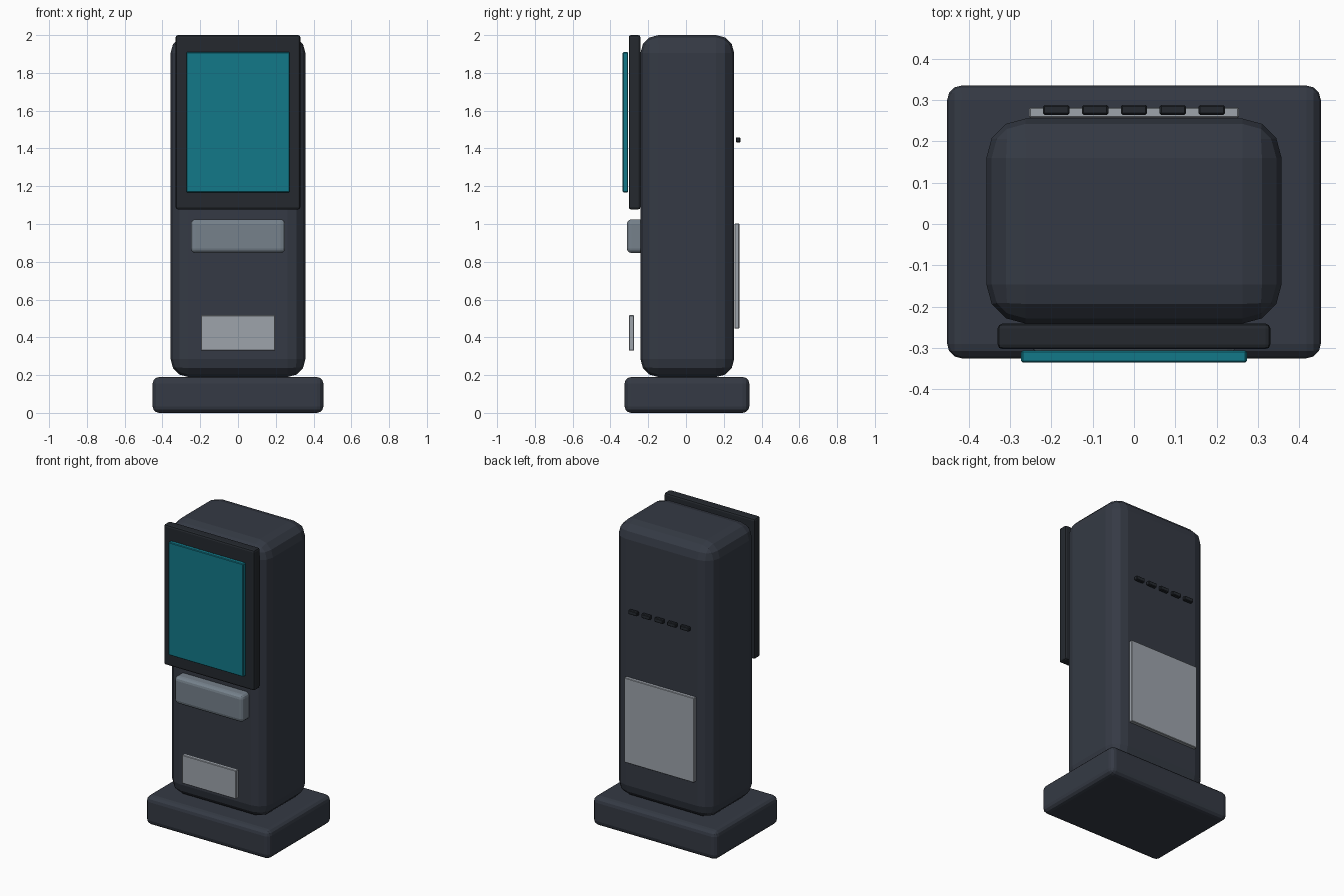
import bpy

if "Cube" in bpy.data.objects:
    bpy.data.objects.remove(bpy.data.objects["Cube"])


def material(name, rgb):
    m = bpy.data.materials.new(name)
    m.diffuse_color = (*rgb, 1)
    m.use_nodes = True
    m.node_tree.nodes["Principled BSDF"].inputs["Base Color"].default_value = m.diffuse_color
    return m


shell = material("dark_shell", (0.035, 0.042, 0.058))
black = material("black_trim", (0.018, 0.022, 0.028))
teal = material("teal_glass", (0.006, 0.19, 0.25))
steel = material("steel", (0.18, 0.22, 0.26))
silver = material("silver", (0.34, 0.37, 0.41))


def box(name, lo, hi, mat, bevel, segments=2):
    """Bevelled box spanning the corners lo and hi."""
    bpy.ops.mesh.primitive_cube_add(
        size=1, location=[(a + b) / 2 for a, b in zip(lo, hi)])
    ob = bpy.context.object
    ob.name = name
    ob.scale = [b - a for a, b in zip(lo, hi)]
    bpy.ops.object.transform_apply(location=False, rotation=False, scale=True)
    mod = ob.modifiers.new("bevel", 'BEVEL')
    mod.width = bevel
    mod.segments = segments
    ob.data.materials.append(mat)
    return ob


# Foot and cabinet
box("base", (-0.452, -0.325, 0), (0.452, 0.335, 0.19), shell, 0.035, 3)
box("cabinet", (-0.357, -0.241, 0.19), (0.357, 0.255, 2.0), shell, 0.095, 3)

# Display
box("screen_frame", (-0.33, -0.303, 1.077), (0.33, -0.241, 2.0), black, 0.012)
box("screen", (-0.273, -0.335, 1.167), (0.273, -0.306, 1.91), teal, 0.004, 1)

# Front shelf and pickup plate
box("shelf", (-0.25, -0.313, 0.846), (0.25, -0.213, 1.025), steel, 0.025, 3)
box("front_plate", (-0.197, -0.302, 0.33), (0.197, -0.274, 0.517), silver, 0.003, 1)

# Rear service door and vents
box("service_door", (-0.254, 0.257, 0.446), (0.254, 0.282, 1.003), silver, 0.003, 1)
for i in range(5):
    x = (i - 2) * 0.094
    box(f"vent_{i + 1}", (x - 0.032, 0.264, 1.432), (x + 0.032, 0.288, 1.459),
        black, 0.004, 1)
